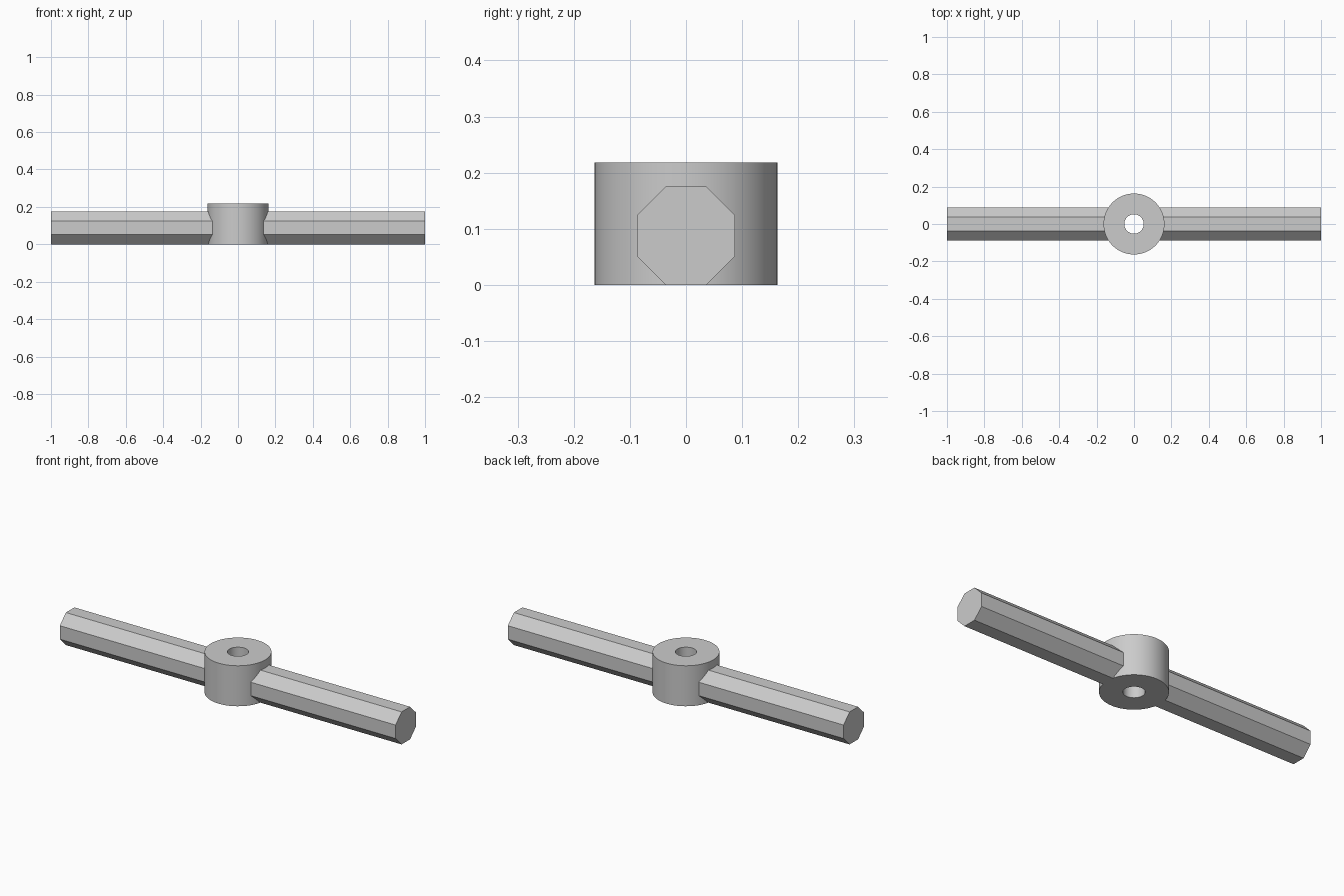
import bpy
import bmesh
from math import cos, sin, pi, sqrt, radians, tan

HUB_R, HOLE_R, HUB_H = 0.163, 0.052, 0.218
BAR_A = 0.0875          # octagon centre to flat
BAR_END = 1.0
SEGMENTS = 64

cube = bpy.data.objects.get("Cube")
if cube:
    bpy.data.objects.remove(cube, do_unlink=True)

grey = bpy.data.materials.new("plain grey")
grey.use_nodes = True
colour = (0.6, 0.6, 0.6, 1)
grey.diffuse_color = colour
grey.node_tree.nodes["Principled BSDF"].inputs["Base Color"].default_value = colour


def make_object(name, bm):
    bmesh.ops.recalc_face_normals(bm, faces=bm.faces)
    mesh = bpy.data.meshes.new(name)
    bm.to_mesh(mesh)
    bm.free()
    mesh.materials.append(grey)
    obj = bpy.data.objects.new(name, mesh)
    bpy.context.collection.objects.link(obj)
    return obj


def bridge(bm, a, b):
    for i in range(len(a)):
        j = (i + 1) % len(a)
        bm.faces.new((a[i], a[j], b[j], b[i]))


# Hub: a ring with a straight through hole
bm = bmesh.new()
rings = []
for r, z in ((HUB_R, 0), (HUB_R, HUB_H), (HOLE_R, HUB_H), (HOLE_R, 0)):
    angles = [2 * pi * i / SEGMENTS for i in range(SEGMENTS)]
    rings.append([bm.verts.new((r * cos(a), r * sin(a), z)) for a in angles])
for i in range(4):
    bridge(bm, rings[i], rings[(i + 1) % 4])
hub = make_object("hub", bm)
bpy.ops.object.select_all(action="DESELECT")
hub.select_set(True)
bpy.context.view_layer.objects.active = hub
bpy.ops.object.shade_smooth_by_angle(angle=radians(30))

# Octagonal section, each side split so the inner end can follow the hub
half = BAR_A * tan(pi / 8)
radius = sqrt(BAR_A ** 2 + half ** 2)
corners = [(radius * cos(pi / 8 + k * pi / 4), radius * sin(pi / 8 + k * pi / 4))
           for k in range(8)]
section = []
STEPS = 6
for k in range(8):
    (y0, z0), (y1, z1) = corners[k], corners[(k + 1) % 8]
    for s in range(STEPS):
        t = s / STEPS
        section.append((y0 + (y1 - y0) * t, z0 + (z1 - z0) * t + BAR_A))

# Bars: open where they meet the hub, capped at the outer end
for name, side in (("left_bar", 1), ("right_bar", -1)):
    bm = bmesh.new()
    inner = [bm.verts.new((side * (sqrt(HUB_R ** 2 - y * y) - 0.001), y, z))
             for y, z in section]
    outer = [bm.verts.new((side * BAR_END, y, z)) for y, z in section]
    bridge(bm, inner, outer)
    bm.faces.new(outer)
    make_object(name, bm)
